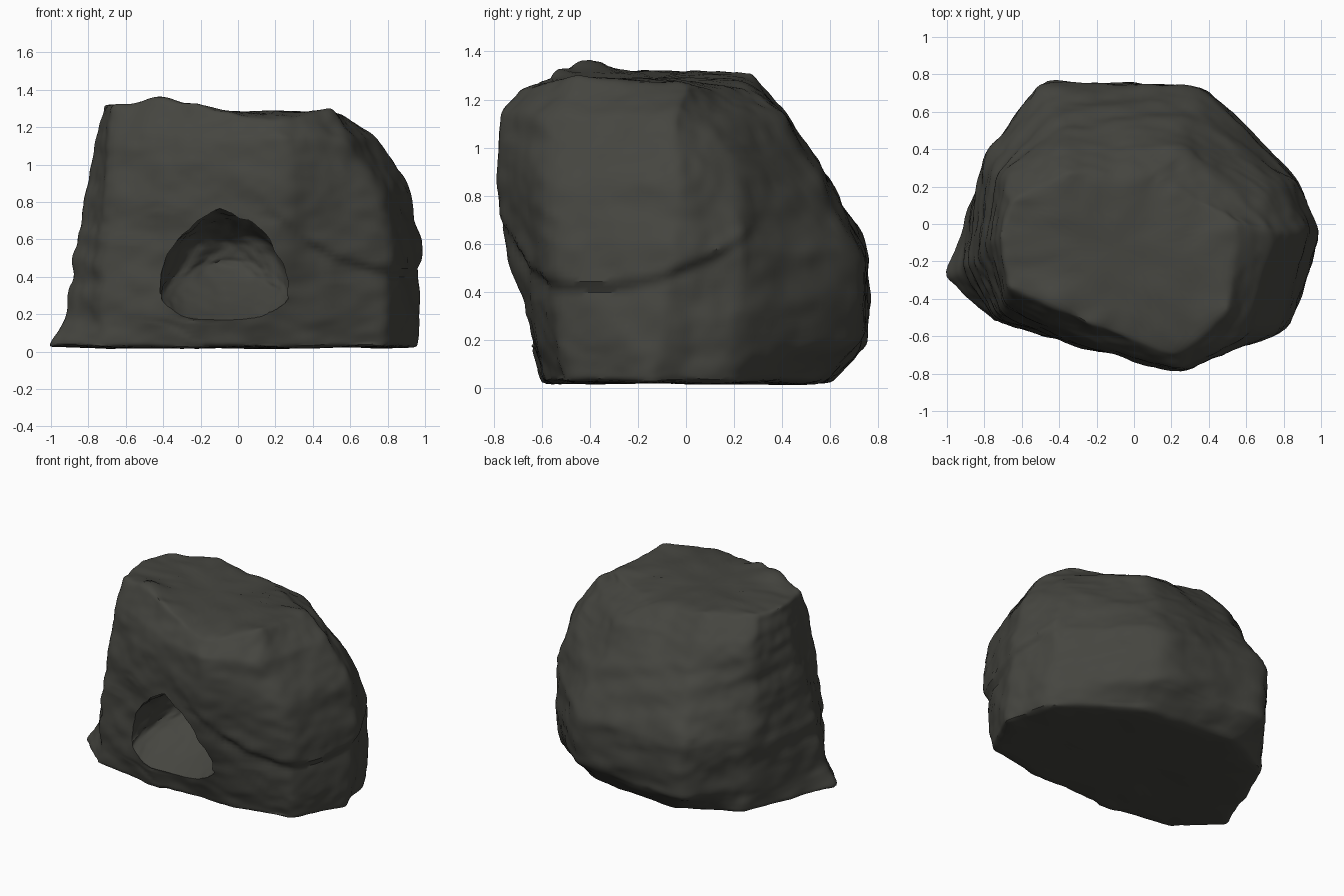
import bpy, bmesh, math
from mathutils import Vector, noise

cube = bpy.data.objects.get("Cube")
if cube:
    bpy.data.objects.remove(cube, do_unlink=True)

# Dark stone colour
STONE = (0.06, 0.06, 0.051, 1.0)
stone = bpy.data.materials.new("dark_stone")
stone.use_nodes = True
stone.diffuse_color = STONE
shader = stone.node_tree.nodes["Principled BSDF"]
shader.inputs["Base Color"].default_value = STONE
shader.inputs["Roughness"].default_value = 0.9

# Boulder outlines by height, each running round from the left-hand tip;
# points of the top rim carry their own height
OUTLINES = {
    0.02: [(-1.03, -.27), (-.76, -.53), (-.3, -.59), (.2, -.58), (.78, -.52),
           (.96, -.15), (.86, .2), (.35, .54), (-.35, .61), (-.74, .42)],
    0.19: [(-.95, -.25), (-.74, -.52), (-.3, -.63), (.2, -.64), (.81, -.55),
           (.98, -.12), (.88, .22), (.36, .72), (-.47, .77), (-.79, .38)],
    0.56: [(-.88, -.2), (-.71, -.5), (-.25, -.67), (.24, -.76), (.82, -.56),
           (1, -.05), (.87, .27), (.36, .74), (-.48, .77), (-.79, .38)],
    0.85: [(-.82, -.15), (-.7, -.47), (-.2, -.68), (.25, -.79), (.76, -.59),
           (.94, -.05), (.79, .2), (.3, .59), (-.42, .6), (-.74, .3)],
    1.14: [(-.75, -.1), (-.69, -.42), (-.2, -.64), (.25, -.78), (.6, -.59),
           (.76, -.05), (.63, .1), (.25, .41), (-.38, .43), (-.7, .25)],
    1.33: [(-.72, -.05), (-.67, -.34), (-.25, -.52), (.22, -.7, 1.23), (.5, -.45, 1.31),
           (.55, 0, 1.27), (.38, .11, 1.25), (.1, .25, 1.24), (-.35, .27, 1.32), (-.65, .12)],
}


def add_object(name, bm):
    mesh = bpy.data.meshes.new(name)
    bm.to_mesh(mesh)
    bm.free()
    mesh.materials.append(stone)
    obj = bpy.data.objects.new(name, mesh)
    bpy.context.collection.objects.link(obj)
    return obj


def apply_modifier(obj, kind, **settings):
    bpy.ops.object.select_all(action='DESELECT')
    bpy.context.view_layer.objects.active = obj
    obj.select_set(True)
    mod = obj.modifiers.new(kind.lower(), kind)
    for key, value in settings.items():
        setattr(mod, key, value)
    bpy.ops.object.modifier_apply(modifier=mod.name)


def loft(outlines):
    bm = bmesh.new()
    rings = [[bm.verts.new((*p, z)[:3]) for p in pts] for z, pts in outlines.items()]
    for low, high in zip(rings, rings[1:]):
        for i in range(len(low)):
            j = (i + 1) % len(low)
            bm.faces.new((low[i], low[j], high[j], high[i]))
    bm.faces.new(rings[0])
    bm.faces.new(rings[-1])
    bmesh.ops.recalc_face_normals(bm, faces=bm.faces)
    return bm


def overhang(p):
    """Soft lip above, and undercut below, a curved crease on the right-hand side."""
    angle = math.degrees(math.atan2(p.y, p.x))
    reach = max(0, min(1, (angle + 85) / 25, (30 - angle) / 25))
    drop = 0.42 + 0.25 * ((angle + 25) / 45) ** 2 - p.z
    step = max(0, min(1, drop / 0.05 + 0.5))
    lip = 0.01 * math.exp(-abs(drop) / 0.07)
    undercut = -0.028 * math.exp(-abs(drop) / 0.12)
    return reach * (lip * (1 - step) + undercut * step)


def rock_relief(p, n):
    """Broad lumps, layered ledges and thin cracks."""
    lumps = 0.02 * noise.noise(p * 2.6)
    grain = 0.011 * noise.noise(p * 7) + 0.006 * noise.noise(p * 15)
    tilt = p.z + 0.25 * p.x
    layer = noise.noise(Vector((p.x, p.y, tilt * 9)))
    ledges = 0.02 * layer * max(0.25, -n.x, n.y)
    crack = noise.noise(Vector((p.x * 1.5, p.y * 1.5, tilt * 5)) + Vector((7, 3, 1)))
    cracks = -0.012 * max(0, 1 - abs(crack) / 0.04) * max(0, noise.noise(p * 3))
    amount = lumps + grain + ledges + cracks
    return amount * (0.5 if n.z < -0.7 else 1)


# Boulder body
boulder = add_object("boulder", loft(OUTLINES))
apply_modifier(boulder, 'SUBSURF', subdivision_type='SIMPLE', levels=4)
bm = bmesh.new()
bm.from_mesh(boulder.data)
for _ in range(7):
    bmesh.ops.smooth_vert(bm, verts=bm.verts, factor=0.5,
                          use_axis_x=True, use_axis_y=True, use_axis_z=True)
bm.normal_update()
moves = [v.normal * (rock_relief(v.co, v.normal) + overhang(v.co)) for v in bm.verts]
for v, move in zip(bm.verts, moves):
    v.co += move
    # small knob on the front top edge
    knob = math.hypot(v.co.x + 0.42, v.co.y + 0.4)
    if v.co.z > 1.15:
        v.co.z += 0.04 * math.exp(-(knob / 0.11) ** 2)
bm.to_mesh(boulder.data)
bm.free()

# Cave hollow in the front: arched roof, shallow floor rising towards the back
bm = bmesh.new()
bmesh.ops.create_icosphere(bm, subdivisions=5, radius=1)
for v in bm.verts:
    p = v.co.copy()
    p *= 1 + 0.07 * noise.noise(p * 2) + 0.03 * noise.noise(p * 6)
    height = 0.45 if p.z > 0 else 0.14
    rise = 0.2 * max(0, p.y) * (1 - max(0, p.z))
    v.co = Vector((-0.07 + 0.34 * p.x, -0.64 + 0.42 * p.y, 0.3 + height * p.z + rise))
cutter = add_object("cave_cutter", bm)
cutter.hide_render = True
apply_modifier(boulder, 'BOOLEAN', operation='DIFFERENCE', object=cutter, solver='EXACT')
bpy.data.objects.remove(cutter, do_unlink=True)

bpy.ops.object.shade_smooth_by_angle(angle=math.radians(35))
